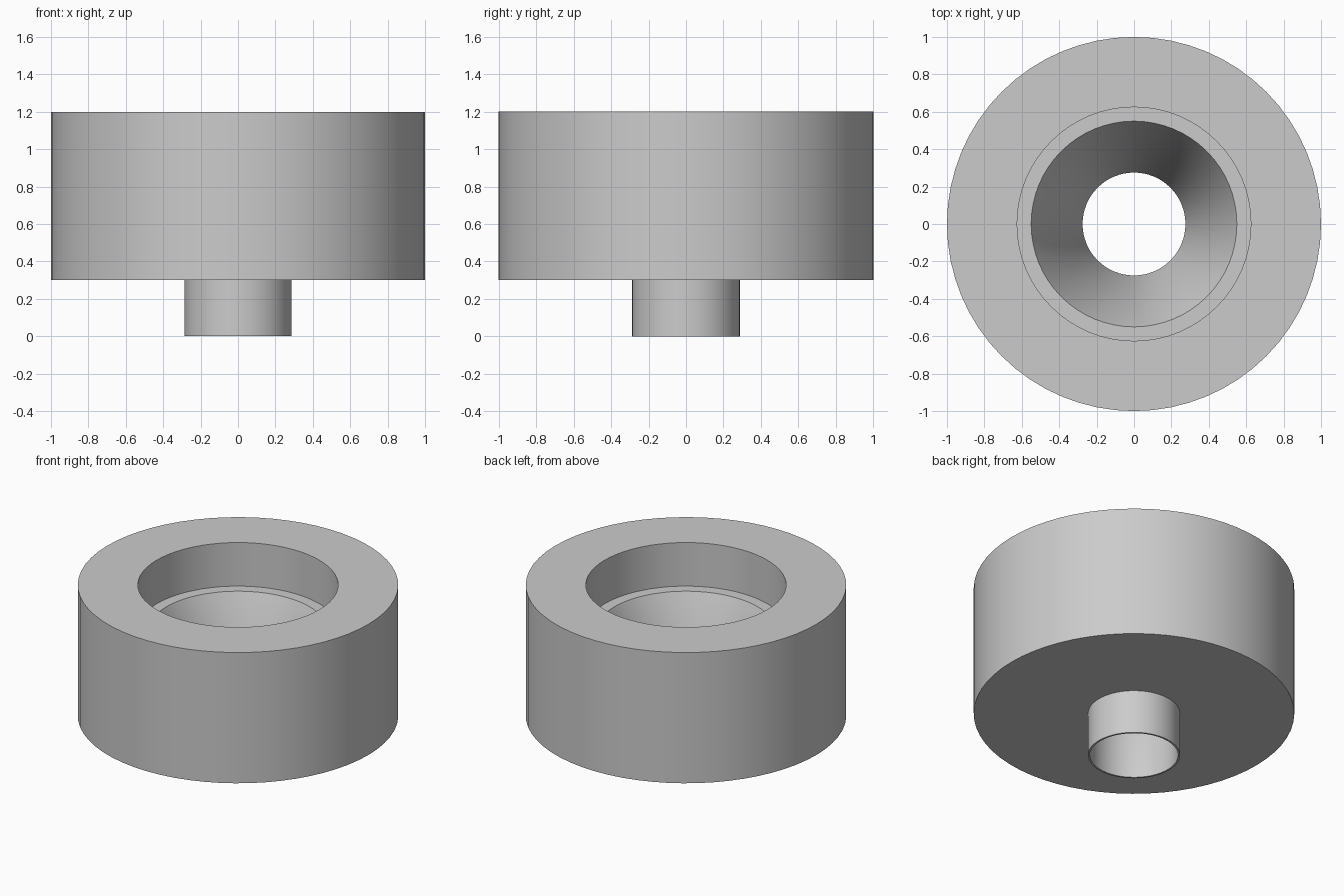
import bpy
import bmesh
from math import radians, tau
from mathutils import Matrix, Vector

cube = bpy.data.objects.get("Cube")
if cube:
    bpy.data.objects.remove(cube, do_unlink=True)

SIDES = 64

grey = bpy.data.materials.new("plain grey")
grey.use_nodes = True
colour = (0.6, 0.6, 0.6, 1)
grey.diffuse_color = colour
grey.node_tree.nodes["Principled BSDF"].inputs["Base Color"].default_value = colour


def lathe(name, profile):
    """Turn a closed (radius, height) profile into a ring around z."""
    bm = bmesh.new()
    rings = []
    for i in range(SIDES):
        turn = Matrix.Rotation(tau * i / SIDES, 3, "Z")
        rings.append([bm.verts.new(turn @ Vector((r, 0, z))) for r, z in profile])
    n = len(profile)
    for i in range(SIDES):
        a, b = rings[i], rings[(i + 1) % SIDES]
        for j in range(n):
            k = (j + 1) % n
            bm.faces.new((a[j], b[j], b[k], a[k]))
    bmesh.ops.recalc_face_normals(bm, faces=bm.faces)
    mesh = bpy.data.meshes.new(name)
    bm.to_mesh(mesh)
    bm.free()
    mesh.materials.append(grey)
    obj = bpy.data.objects.new(name, mesh)
    bpy.context.collection.objects.link(obj)
    bpy.ops.object.select_all(action="DESELECT")
    obj.select_set(True)
    bpy.context.view_layer.objects.active = obj
    bpy.ops.object.shade_smooth_by_angle(angle=radians(25))
    return obj


# Thick cylinder with a counterbore, a ledge, a tapered bore and a thin spout
lathe("funnel_body", [
    (0.275, 0.0), (0.287, 0.0),    # spout rim
    (0.287, 0.3), (1.0, 0.3),      # underside
    (1.0, 1.2), (0.625, 1.2),      # outer wall and top
    (0.625, 0.9), (0.55, 0.9),     # counterbore and ledge
    (0.275, 0.3),                  # taper into the spout
])
